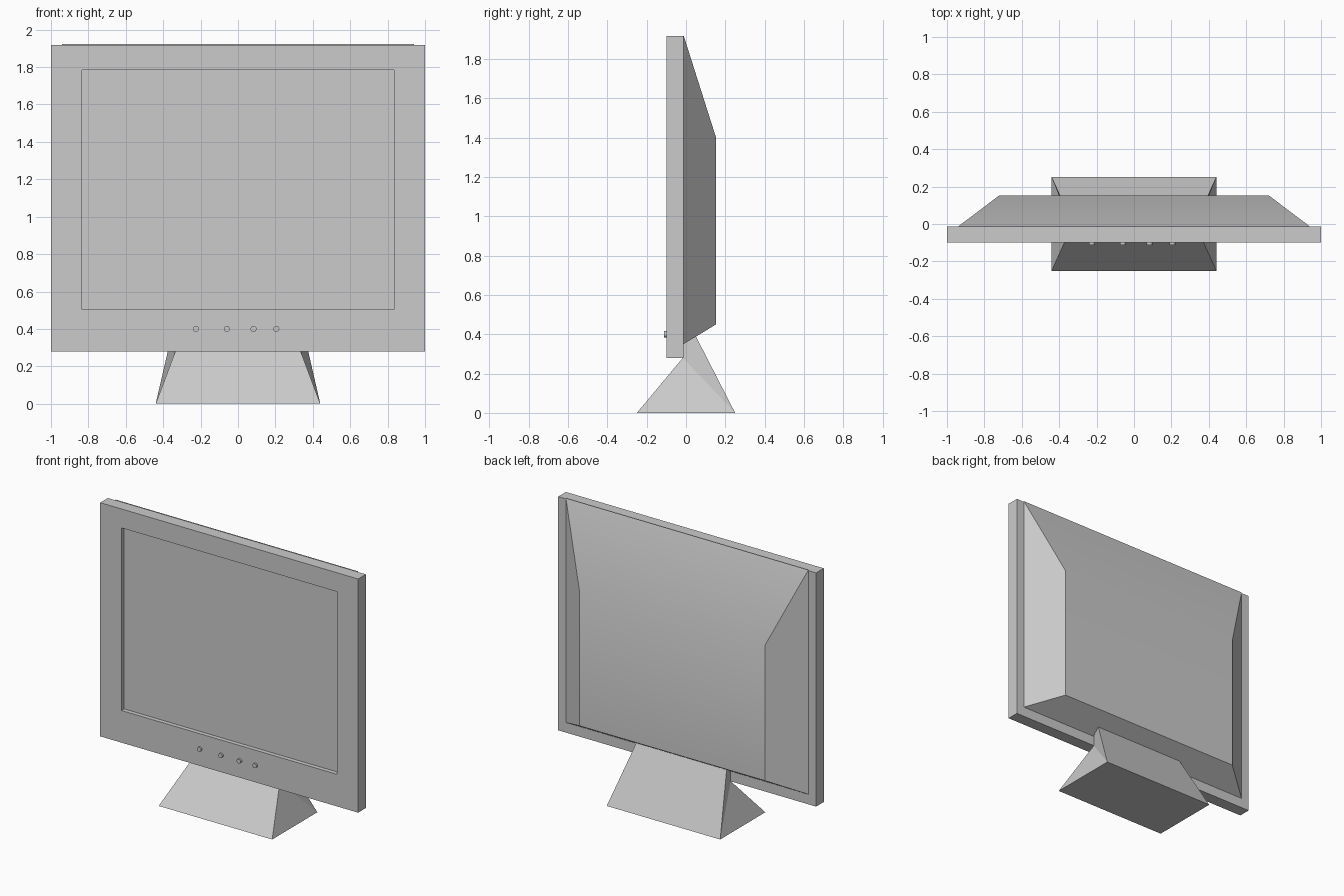
import bpy, bmesh, math
from mathutils import Matrix, Vector

cube = bpy.data.objects.get("Cube")
if cube:
    bpy.data.objects.remove(cube, do_unlink=True)

grey = bpy.data.materials.new("grey_plastic")
grey.use_nodes = True
colour = (0.6, 0.6, 0.6, 1)
grey.diffuse_color = colour
grey.node_tree.nodes["Principled BSDF"].inputs["Base Color"].default_value = colour


def finish(name, bm):
    bmesh.ops.recalc_face_normals(bm, faces=bm.faces)
    mesh = bpy.data.meshes.new(name)
    bm.to_mesh(mesh)
    bm.free()
    mesh.materials.append(grey)
    obj = bpy.data.objects.new(name, mesh)
    bpy.context.collection.objects.link(obj)
    return obj


def smooth(obj):
    bpy.ops.object.select_all(action="DESELECT")
    obj.select_set(True)
    bpy.context.view_layer.objects.active = obj
    bpy.ops.object.shade_smooth_by_angle(angle=math.radians(30))


def loft(name, loops):
    """Join closed loops of points in order and cap both ends."""
    bm = bmesh.new()
    rings = [[bm.verts.new(p) for p in loop] for loop in loops]
    for a, b in zip(rings, rings[1:]):
        for i in range(len(a)):
            j = (i + 1) % len(a)
            bm.faces.new((a[i], a[j], b[j], b[i]))
    bm.faces.new(rings[0])
    bm.faces.new(rings[-1])
    return finish(name, bm)


def rect(half, low, high, y):
    return [(-half, y, low), (half, y, low), (half, y, high), (-half, y, high)]


# Front frame with the recessed screen
FRONT, BACK = -0.098, -0.013
loft("screen_frame", [
    rect(1, 0.28, 1.918, BACK),
    rect(1, 0.28, 1.918, FRONT),
    rect(0.835, 0.505, 1.785, FRONT),
    rect(0.835, 0.505, 1.785, FRONT + 0.03),
])

# Tapered rear housing
smooth(loft("rear_housing", [
    rect(0.94, 0.35, 1.923, BACK),
    rect(0.72, 0.45, 1.40, 0.153),
]))

# Stand: wedge foot whose neck runs up into the housing
side = [(0.44, -0.25, 0), (0.44, 0.25, 0), (0.35, 0.05, 0.39),
        (0.335, -0.016, 0.39), (0.335, -0.016, 0.28)]
bm = bmesh.new()
ends = [[bm.verts.new((s * x, y, z)) for x, y, z in side] for s in (-1, 1)]
for i in range(len(side)):
    j = (i + 1) % len(side)
    bm.faces.new((ends[0][i], ends[0][j], ends[1][j], ends[1][i]))
for foot_front, foot_back, top_back, top_front, knee in ends:
    bm.faces.new((foot_front, foot_back, knee))
    bm.faces.new((foot_back, top_back, top_front, knee))
finish("stand", bm)

# Control buttons
for n, x in enumerate((-0.225, -0.06, 0.083, 0.205), 1):
    bm = bmesh.new()
    place = Matrix.Translation(Vector((x, FRONT, 0.4))) @ Matrix.Rotation(math.pi / 2, 4, "X")
    bmesh.ops.create_cone(bm, cap_ends=True, segments=16, radius1=0.016,
                          radius2=0.016, depth=0.026, matrix=place)
    smooth(finish(f"button_{n}", bm))
